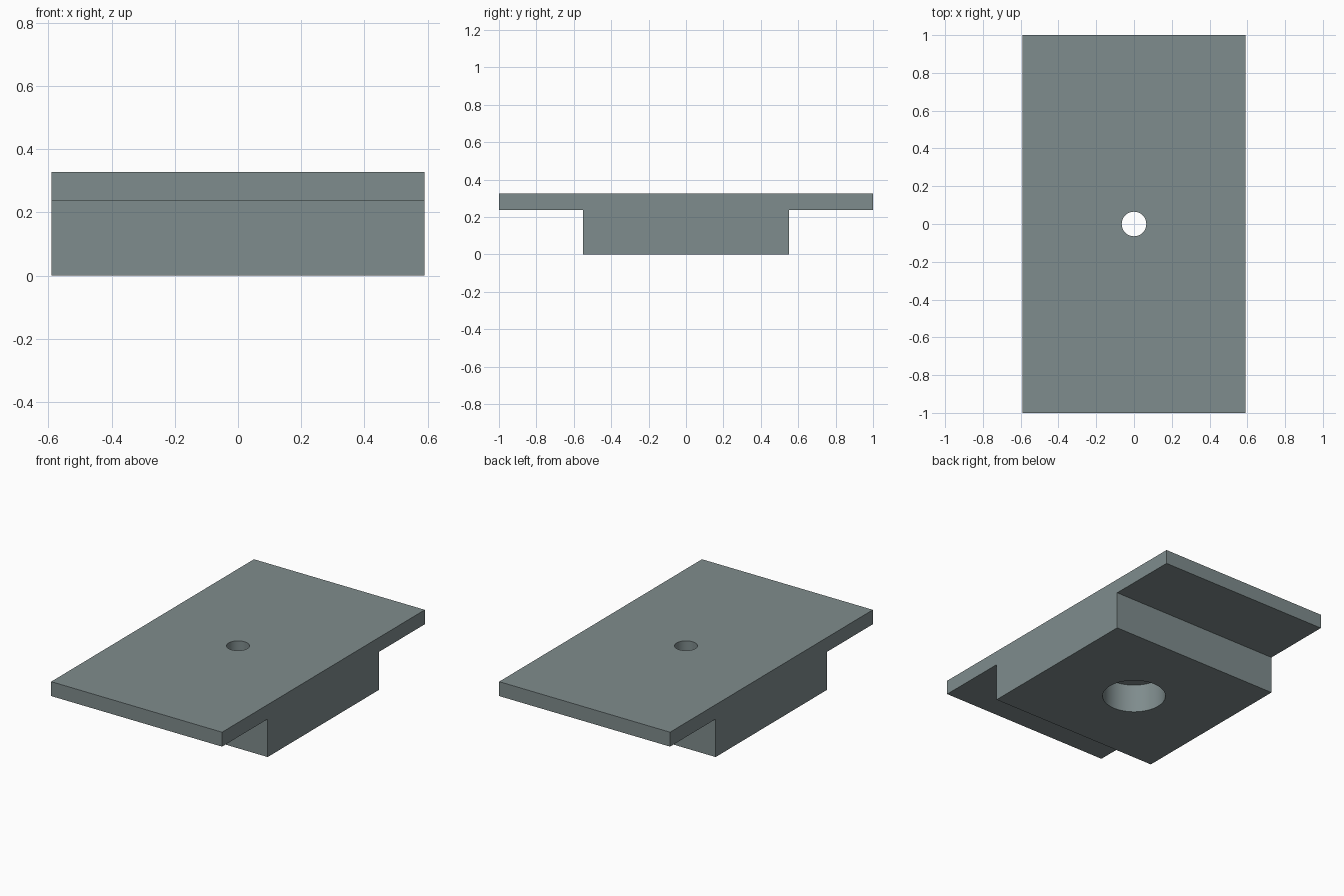
import bpy, bmesh, math

if "Cube" in bpy.data.objects:
    bpy.data.objects.remove(bpy.data.objects["Cube"])

HALF_X, HALF_Y, HALF_BLOCK = 0.59, 1.0, 0.55
Z_STEP, Z_TOP = 0.237, 0.327
R_BOLT, R_BORE, BORE_DEPTH = 0.065, 0.184, 0.18

grey = bpy.data.materials.new("slate grey")
grey.diffuse_color = (0.212, 0.262, 0.266, 1)
grey.use_nodes = True
grey.node_tree.nodes["Principled BSDF"].inputs["Base Color"].default_value = grey.diffuse_color


def make_object(name, bm):
    bmesh.ops.recalc_face_normals(bm, faces=bm.faces)
    mesh = bpy.data.meshes.new(name)
    bm.to_mesh(mesh)
    bm.free()
    mesh.materials.append(grey)
    obj = bpy.data.objects.new(name, mesh)
    bpy.context.collection.objects.link(obj)
    return obj


# T-shaped profile (y, z) swept along x
half = [(HALF_BLOCK, 0), (HALF_BLOCK, Z_STEP), (HALF_Y, Z_STEP), (HALF_Y, Z_TOP)]
profile = half + [(-y, z) for y, z in reversed(half)]
bm = bmesh.new()
face = bm.faces.new([bm.verts.new((-HALF_X, y, z)) for y, z in profile])
swept = bmesh.ops.extrude_face_region(bm, geom=[face])["geom"]
bmesh.ops.translate(bm, vec=(2 * HALF_X, 0, 0),
                    verts=[v for v in swept if isinstance(v, bmesh.types.BMVert)])
plate = make_object("t_plate", bm)

# Stepped cutter: wide bore from below, narrow bolt hole to the top
SIDES = 64
bm = bmesh.new()
rings = []
for r, z in [(R_BORE, -0.1), (R_BORE, BORE_DEPTH), (R_BOLT, BORE_DEPTH), (R_BOLT, Z_TOP + 0.1)]:
    rings.append([bm.verts.new((r * math.cos(2 * math.pi * i / SIDES),
                                r * math.sin(2 * math.pi * i / SIDES), z))
                  for i in range(SIDES)])
for low, high in zip(rings, rings[1:]):
    for i in range(SIDES):
        j = (i + 1) % SIDES
        bm.faces.new((low[i], low[j], high[j], high[i]))
bm.faces.new(rings[0])
bm.faces.new(rings[-1])
cutter = make_object("hole_cutter", bm)
cutter.hide_render = True

# Cut the hole, then drop the cutter
cut = plate.modifiers.new("bolt_hole", 'BOOLEAN')
cut.operation = 'DIFFERENCE'
cut.solver = 'EXACT'
cut.object = cutter
bpy.context.view_layer.objects.active = plate
plate.select_set(True)
bpy.ops.object.modifier_apply(modifier=cut.name)
bpy.data.objects.remove(cutter)

# Smooth hole walls, sharp edges elsewhere
bpy.ops.object.shade_smooth_by_angle(angle=math.radians(30))
